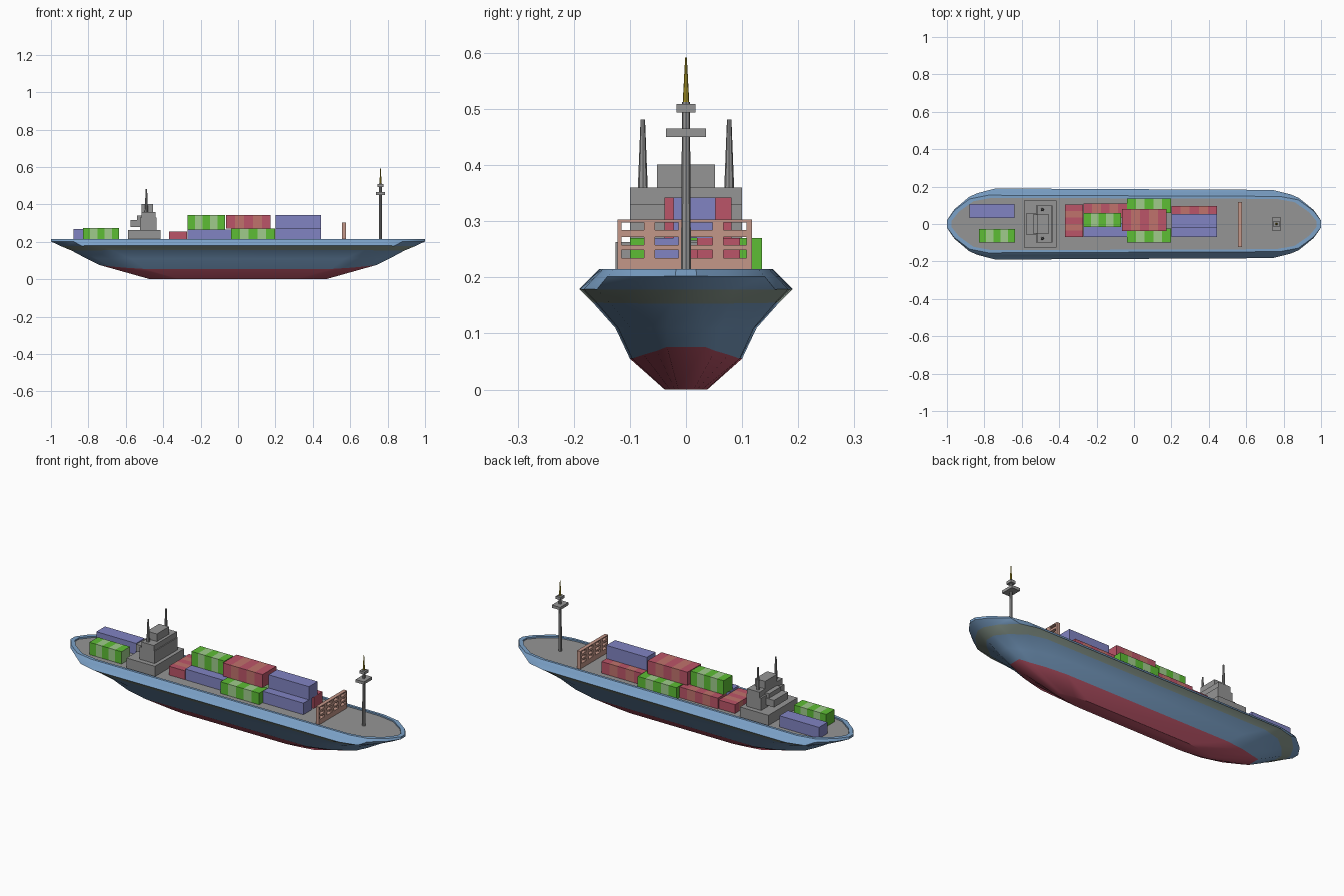
import bpy
import bmesh
from mathutils import Vector

cube = bpy.data.objects.get("Cube")
if cube:
    bpy.data.objects.remove(cube, do_unlink=True)


def material(name, r, g, b):
    m = bpy.data.materials.new(name)
    m.use_nodes = True
    m.diffuse_color = (r, g, b, 1)
    m.node_tree.nodes["Principled BSDF"].inputs["Base Color"].default_value = (r, g, b, 1)
    return m


HULL_BLUE = material("hull_blue", .20, .36, .58)
OLIVE = material("olive_grey", .27, .34, .29)
RED = material("red", .50, .09, .14)
GREY = material("grey", .30, .30, .30)
GREEN = material("green", .11, .51, .035)
PALE_GREEN = material("pale_green", .35, .60, .26)
PALE_RED = material("pale_red", .53, .17, .15)
BLUE = material("container_blue", .22, .23, .54)
TAN = material("tan", .55, .31, .25)
YELLOW = material("yellow", .45, .34, .02)


def finish(name, bm, mats):
    bmesh.ops.recalc_face_normals(bm, faces=bm.faces)
    mesh = bpy.data.meshes.new(name)
    bm.to_mesh(mesh)
    bm.free()
    for m in mats:
        mesh.materials.append(m)
    ob = bpy.data.objects.new(name, mesh)
    bpy.context.scene.collection.objects.link(ob)
    return ob


def add_box(bm, xs, ys, zs):
    verts = bmesh.ops.create_cube(bm, size=1)["verts"]
    lo, hi = (Vector(p) for p in zip(xs, ys, zs))
    for v in verts:
        v.co = [(a + b) / 2 + c * (b - a) for a, b, c in zip(lo, hi, v.co)]


def box(name, xs, ys, zs, mat):
    bm = bmesh.new()
    add_box(bm, xs, ys, zs)
    return finish(name, bm, [mat])


def cone(name, x, y, z0, z1, r0, r1, mat, sides=8):
    bm = bmesh.new()
    bmesh.ops.create_cone(bm, cap_ends=True, segments=sides, radius1=r0, radius2=r1, depth=z1 - z0)
    bmesh.ops.translate(bm, verts=bm.verts, vec=(x, y, (z0 + z1) / 2))
    return finish(name, bm, [mat])


def container(name, xs, ys, zs, mat, pale, axis=0):
    """Box with five equal bands along its length, every second one pale."""
    bm = bmesh.new()
    add_box(bm, xs, ys, zs)
    start, end = (xs, ys)[axis]
    step = (end - start) / 5
    normal = Vector((axis == 0, axis == 1, 0))
    for i in range(1, 5):
        bmesh.ops.bisect_plane(bm, geom=bm.verts[:] + bm.edges[:] + bm.faces[:],
                               plane_co=normal * (start + i * step), plane_no=normal)
    for f in bm.faces:
        f.material_index = int((f.calc_center_median()[axis] - start) / step) % 2
    return finish(name, bm, [mat, pale])


# Hull: stacked rings, each following a plan outline that blends low to high
LOW = [(1, .38), (.92, .55), (.82, .78), (.66, 1)]
HIGH = [(1, .12), (.96, .47), (.88, .87), (.78, 1)]
DECK = .207


def ring(bm, length, width, z_mid, z_end, blend):
    bow = []
    for i, (a, b) in enumerate(zip(LOW, HIGH)):
        x, y = Vector(a).lerp(Vector(b), blend)
        bow.append((x * length, y * width, z_end + (z_mid - z_end) * i / 3))
    half = [(x, y * .96, z) for x, y, z in bow] + [(-x, y, z) for x, y, z in reversed(bow)]
    return [bm.verts.new(p) for p in half + [(x, -y, z) for x, y, z in reversed(half)]]


# length, half width, height amidships, height at the ends, outline blend
LEVELS = [(.47, .038, 0, 0, 0), (.74, .1, .055, .076, .1), (.81, .126, .11, .11, .4),
          (.89, .166, .155, .153, .8), (.95, .19, .179, .178, 1), (1, .168, .201, .202, 1),
          (1, .154, .215, .215, 1), (.975, .14, .215, .215, 1), (.975, .14, DECK, DECK, 1)]
BANDS = [0, 1, 1, 2, 1, 1, 1, 1]
bm = bmesh.new()
rings = [ring(bm, *level) for level in LEVELS]
for low, high, band in zip(rings, rings[1:], BANDS):
    for i in range(len(low)):
        j = (i + 1) % len(low)
        bm.faces.new((low[i], low[j], high[j], high[i])).material_index = band
bm.faces.new(rings[0])
bm.faces.new(rings[-1]).material_index = 3
hull = finish("hull", bm, [RED, HULL_BLUE, OLIVE, GREY])
bpy.context.view_layer.objects.active = hull
hull.select_set(True)
bpy.ops.object.shade_smooth_by_angle()
hull.select_set(False)

# Cargo
MID, TOP = .27, .342
greens, reds, blues = (GREEN, PALE_GREEN), (RED, PALE_RED), (BLUE, BLUE)
cargo = [
    ("stern_green_container", (-.83, -.635), (-.1, -.027), (DECK, .274), greens),
    ("stern_blue_container", (-.88, -.64), (.032, .107), (DECK, .268), blues),
    ("aft_red_container", (-.27, -.038), (.035, .11), (DECK, .266), reds),
    ("aft_blue_container", (-.27, -.038), (-.07, .005), (DECK, .266), blues),
    ("aft_upper_green_container", (-.27, -.07), (-.017, .06), (.266, TOP), greens),
    ("middle_left_green_container", (-.037, .198), (.06, .135), (DECK, MID), greens),
    ("middle_right_green_container", (-.037, .198), (-.1, -.025), (DECK, MID), greens),
    ("middle_upper_red_container", (-.065, .175), (-.038, .081), (MID, TOP), reds),
    ("fore_red_container", (.2, .445), (.02, .096), (DECK, MID), reds),
    ("fore_blue_container", (.2, .445), (-.07, .005), (DECK, MID), blues),
    ("fore_upper_blue_container", (.2, .445), (-.022, .053), (MID, TOP), blues),
]
for name, xs, ys, zs, pair in cargo:
    container(name, xs, ys, zs, *pair)
container("crosswise_red_container", (-.37, -.272), (-.07, .105), (DECK, .255), *reds, axis=1)

# Superstructure
box("house_base", (-.587, -.415), (-.126, .126), (DECK, .263), GREY)
box("house_body", (-.525, -.435), (-.1, .1), (.263, .33), GREY)
box("house_upper_body", (-.515, -.44), (-.1, .1), (.33, .36), GREY)
box("bridge", (-.575, -.5), (-.06, .06), (.278, .316), GREY)
box("bridge_step", (-.54, -.51), (-.052, .052), (.316, .34), GREY)
box("house_roof", (-.515, -.455), (-.052, .052), (.36, .401), GREY)
for side, y in (("left", .077), ("right", -.077)):
    cone(side + "_funnel", -.49, y, .355, .481, .009, .004, GREY)

# Bulkhead: solid foot, rails and posts leaving rows of openings
bm = bmesh.new()
WALL = (.557, .577)
for zs in ((DECK, .234), (.249, .258), (.272, .284), (.298, .303)):
    add_box(bm, WALL, (-.122, .118), zs)
for ys in ((-.122, -.115), (-.075, -.055), (-.013, .007), (.047, .067), (.108, .118)):
    add_box(bm, WALL, ys, (.22, .302))
finish("bulkhead", bm, [TAN])

# Mast
MAST = .762
cone("mast_pole", MAST, 0, DECK, .512, .009, .007, GREY)
box("mast_platform", (MAST - .025, MAST + .025), (-.036, .036), (.45, .465), GREY)
box("mast_upper_platform", (MAST - .015, MAST + .015), (-.017, .017), (.494, .509), GREY)
cone("mast_tip", MAST, 0, .509, .592, .006, .0015, YELLOW)
